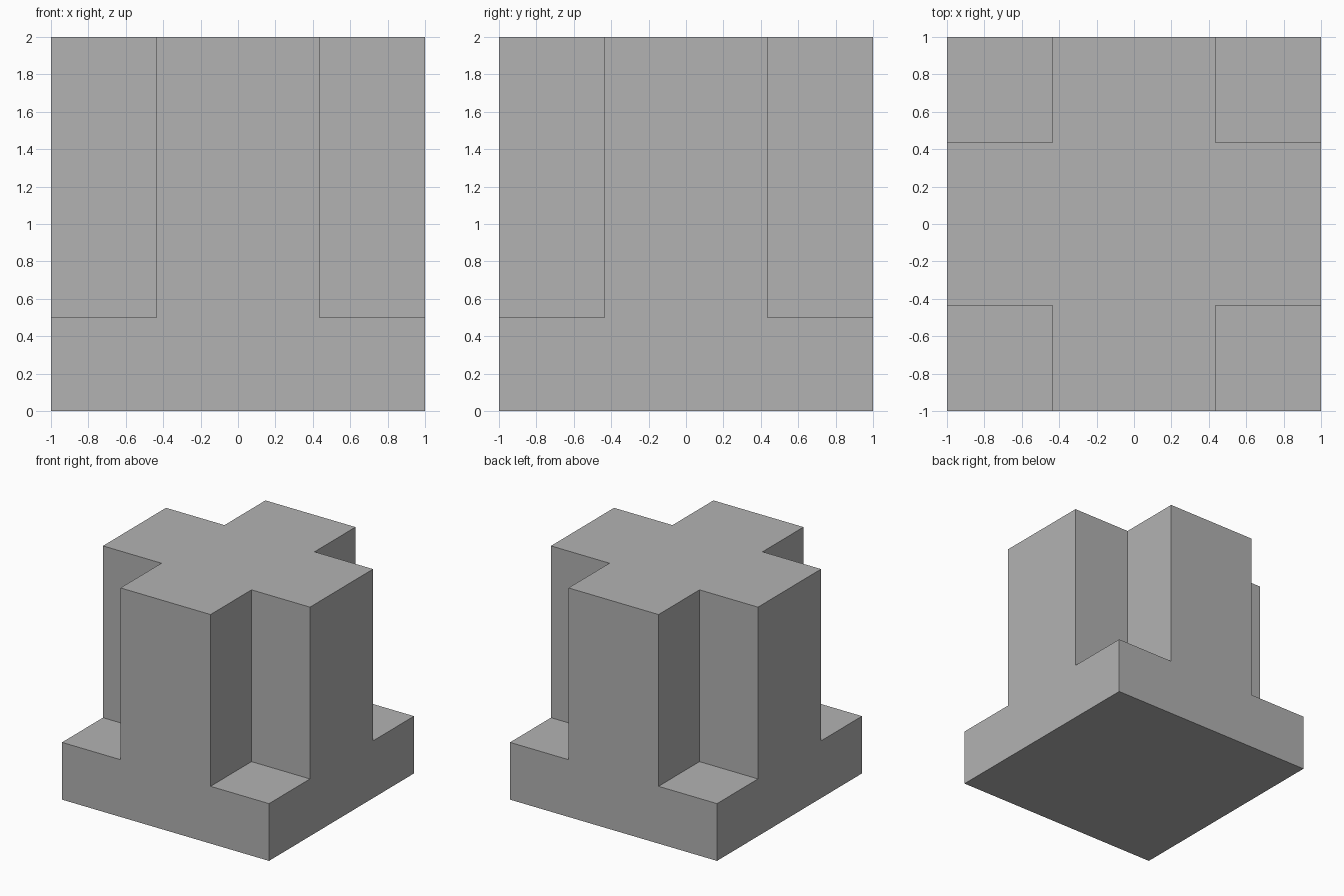
import bpy

if "Cube" in bpy.data.objects:
    bpy.data.objects.remove(bpy.data.objects["Cube"])

ARM = 0.435      # half width of the cross arms
BASE_TOP = 0.5   # height of the square base
OVER = 0.2       # cutters reach past the block

grey = bpy.data.materials.new("mid grey")
grey.diffuse_color = (0.448, 0.448, 0.448, 1)
grey.use_nodes = True
grey.node_tree.nodes["Principled BSDF"].inputs["Base Color"].default_value = grey.diffuse_color


def box(name, lo, hi):
    """Axis-aligned box between two corners."""
    centre = [(a + b) / 2 for a, b in zip(lo, hi)]
    bpy.ops.mesh.primitive_cube_add(size=1, location=centre)
    obj = bpy.context.object
    obj.name = name
    obj.scale = [b - a for a, b in zip(lo, hi)]
    bpy.ops.object.transform_apply(location=True, rotation=False, scale=True)
    obj.data.materials.append(grey)
    return obj


# Solid block that becomes the square base with the cross-shaped column
block = box("cross_column_block", (-1, -1, 0), (1, 1, 2))

# Four corner notches above the base
cutters = []
for sx in (-1, 1):
    for sy in (-1, 1):
        xs = sorted((sx * ARM, sx * (1 + OVER)))
        ys = sorted((sy * ARM, sy * (1 + OVER)))
        cutter = box("corner_cutter", (xs[0], ys[0], BASE_TOP), (xs[1], ys[1], 2 + OVER))
        cutter.hide_render = True
        cutters.append(cutter)

bpy.context.view_layer.objects.active = block
for cutter in cutters:
    notch = block.modifiers.new("corner_notch", 'BOOLEAN')
    notch.operation = 'DIFFERENCE'
    notch.solver = 'EXACT'
    notch.object = cutter
    bpy.ops.object.modifier_apply(modifier=notch.name)

for cutter in cutters:
    bpy.data.objects.remove(cutter)
